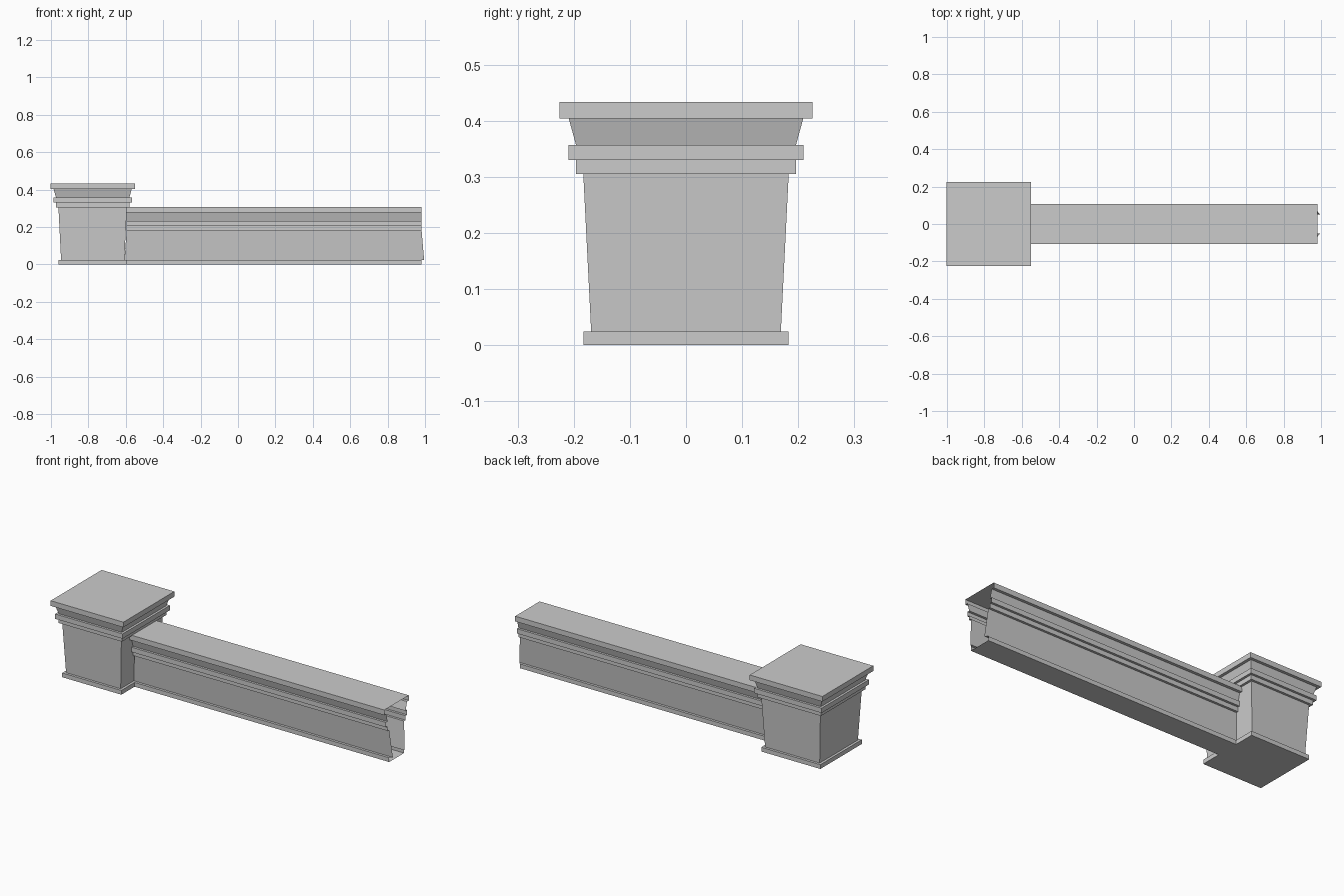
import bpy
import bmesh

cube = bpy.data.objects.get("Cube")
if cube:
    bpy.data.objects.remove(cube, do_unlink=True)

stone = bpy.data.materials.new("grey stone")
stone.use_nodes = True
GREY = (0.6, 0.6, 0.6, 1)
stone.diffuse_color = GREY
stone.node_tree.nodes["Principled BSDF"].inputs["Base Color"].default_value = GREY

POST_X, POST_HALF, POST_TOP = -0.777, 0.225, 0.433
WALL_HALF, WALL_TOP = 0.108, 0.307
WALL_START, WALL_END, LEAN = -0.595, 0.982, 0.013
BASE_HEIGHT = 0.024


def moulding(half, top):
    """Shared outline from base to cap: (half width, height, body lean)."""
    base, foot = half - 0.042, half - 0.056
    neck, band = half - 0.029, half - 0.016
    z_neck, z_band, z_cove, z_cap = (top - d for d in (0.128, 0.103, 0.076, 0.029))
    return [(base, 0, 0), (base, BASE_HEIGHT, 0),
            (foot, BASE_HEIGHT, 1), (base, z_neck, 0),
            (neck, z_neck, 0), (neck, z_band, 0),
            (band, z_band, 0), (band, z_cove, 0),
            (neck, z_cove, 0), (band, z_cap, 0),
            (half, z_cap, 0), (half, top, 0)]


def finish(name, bm):
    mesh = bpy.data.meshes.new(name)
    bm.to_mesh(mesh)
    bm.free()
    mesh.materials.append(stone)
    obj = bpy.data.objects.new(name, mesh)
    bpy.context.collection.objects.link(obj)


def bridge(bm, a, b, closed=True):
    n = len(a)
    for i in range(n if closed else n - 1):
        j = (i + 1) % n
        bm.faces.new((a[i], a[j], b[j], b[i]))


# Square post: stacked square rings, closed at top and bottom
bm = bmesh.new()
corners = [(-1, -1), (1, -1), (1, 1), (-1, 1)]
rings = [[bm.verts.new((POST_X + sx * h, sy * h, z)) for sx, sy in corners]
         for h, z, _ in moulding(POST_HALF, POST_TOP)]
for low, high in zip(rings, rings[1:]):
    bridge(bm, low, high)
bm.faces.new(rings[0][::-1])
bm.faces.new(rings[-1])
finish("corner_post", bm)

# Low wall: hollow moulded section run along x, open at the ends
bm = bmesh.new()
side = moulding(WALL_HALF, WALL_TOP)
section = [(h, z, k) for h, z, k in side] + [(-h, z, k) for h, z, k in side[::-1]]
start, end = ([bm.verts.new((x + k * shift, y, z)) for y, z, k in section]
              for x, shift in ((WALL_START, -LEAN), (WALL_END, LEAN)))
bridge(bm, start, end)
bmesh.ops.reverse_faces(bm, faces=bm.faces[:])
# Outward direction check on the flat cap
top = max(bm.faces, key=lambda f: f.calc_center_median().z)
top.normal_update()
if top.normal.z < 0:
    bmesh.ops.reverse_faces(bm, faces=bm.faces[:])
finish("low_wall", bm)
